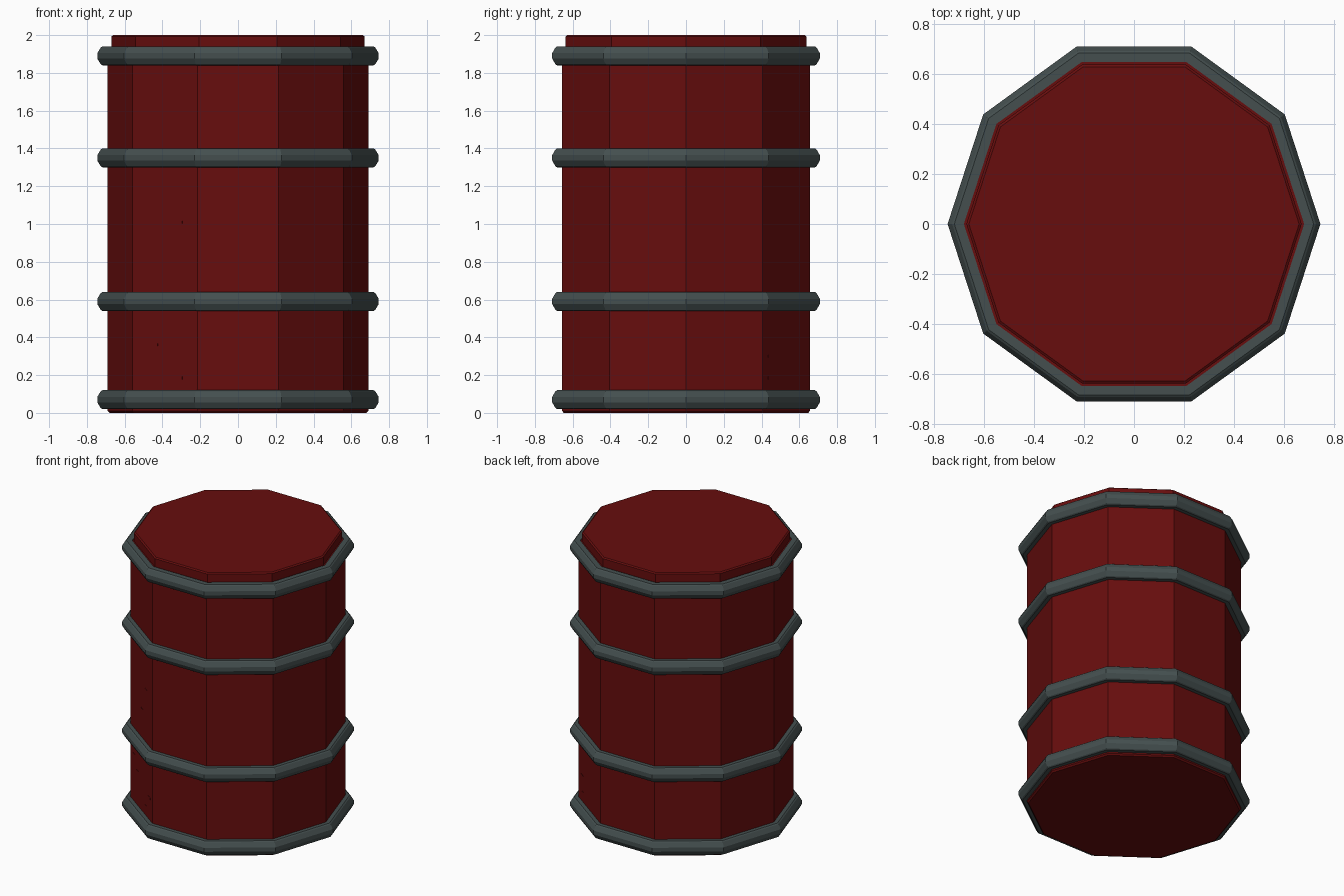
import bpy, bmesh, math
from mathutils import Matrix, Vector

if "Cube" in bpy.data.objects:
    bpy.data.objects.remove(bpy.data.objects["Cube"])

SIDES = 10


def material(name, rgb):
    m = bpy.data.materials.new(name)
    m.diffuse_color = (*rgb, 1)
    m.use_nodes = True
    m.node_tree.nodes["Principled BSDF"].inputs["Base Color"].default_value = m.diffuse_color
    return m


RED = material("dark red paint", (0.135, 0.004, 0.004))
STEEL = material("dark grey steel", (0.058, 0.078, 0.078))


def finish(bm, name, mat):
    bmesh.ops.recalc_face_normals(bm, faces=bm.faces[:])
    me = bpy.data.meshes.new(name)
    bm.to_mesh(me)
    bm.free()
    me.materials.append(mat)
    ob = bpy.data.objects.new(name, me)
    bpy.context.collection.objects.link(ob)
    return ob


def lathe(name, profile, mat, closed=False):
    """Sweep (radius, height) points round the ten sides; cap open ends."""
    bm = bmesh.new()
    loops = []
    for r, z in profile:
        loops.append([bm.verts.new((r * math.cos(math.tau * i / SIDES),
                                    r * math.sin(math.tau * i / SIDES), z))
                      for i in range(SIDES)])
    pairs = list(zip(loops, loops[1:]))
    if closed:
        pairs.append((loops[-1], loops[0]))
    for a, b in pairs:
        for i in range(SIDES):
            j = (i + 1) % SIDES
            bm.faces.new((a[i], a[j], b[j], b[i]))
    if not closed:
        bm.faces.new(loops[0])
        bm.faces.new(loops[-1])
    return finish(bm, name, mat)


# Barrel wall with softened rims
lathe("barrel_body", [(0.68, 0), (0.69, 0.01), (0.69, 1.925), (0.68, 1.935)], RED)

# Raised lid
lathe("lid", [(0.67, 1.93), (0.67, 1.993), (0.66, 2.0)], RED)

# Four chamfered hoops
for n, z in enumerate((0.07, 0.59, 1.35, 1.89)):
    half = [(0.68, 0.05), (0.718, 0.05), (0.727, 0.044), (0.745, 0.014)]
    ring = half + [(r, -h) for r, h in reversed(half)]
    lathe(f"hoop_{n + 1}", [(r, z + h) for r, h in ring], STEEL, closed=True)


# Tiny raised nicks on two opposite side panels
def nick(name, panel_angle, along, z):
    a = math.radians(panel_angle)
    apothem = 0.69 * math.cos(math.pi / SIDES)
    out, side = Vector((math.cos(a), math.sin(a), 0)), Vector((-math.sin(a), math.cos(a), 0))
    bm = bmesh.new()
    bmesh.ops.create_cube(bm, size=1, matrix=Matrix.Translation(
        out * apothem + side * along + Vector((0, 0, z)))
        @ Matrix.Rotation(a, 4, 'Z') @ Matrix.Diagonal((0.004, 0.045, 0.014, 1)))
    finish(bm, name, RED)


spots = [(-0.09, 1.01), (-0.01, 0.84), (0.14, 0.45), (0.07, 0.36), (-0.15, 0.275), (-0.09, 0.185)]
for n, (x, z) in enumerate(spots):
    nick(f"front_nick_{n + 1}", 234, -x, z)
for n, z in enumerate((0.3, 0.185)):
    nick(f"back_nick_{n + 1}", 54, -0.14, z)
